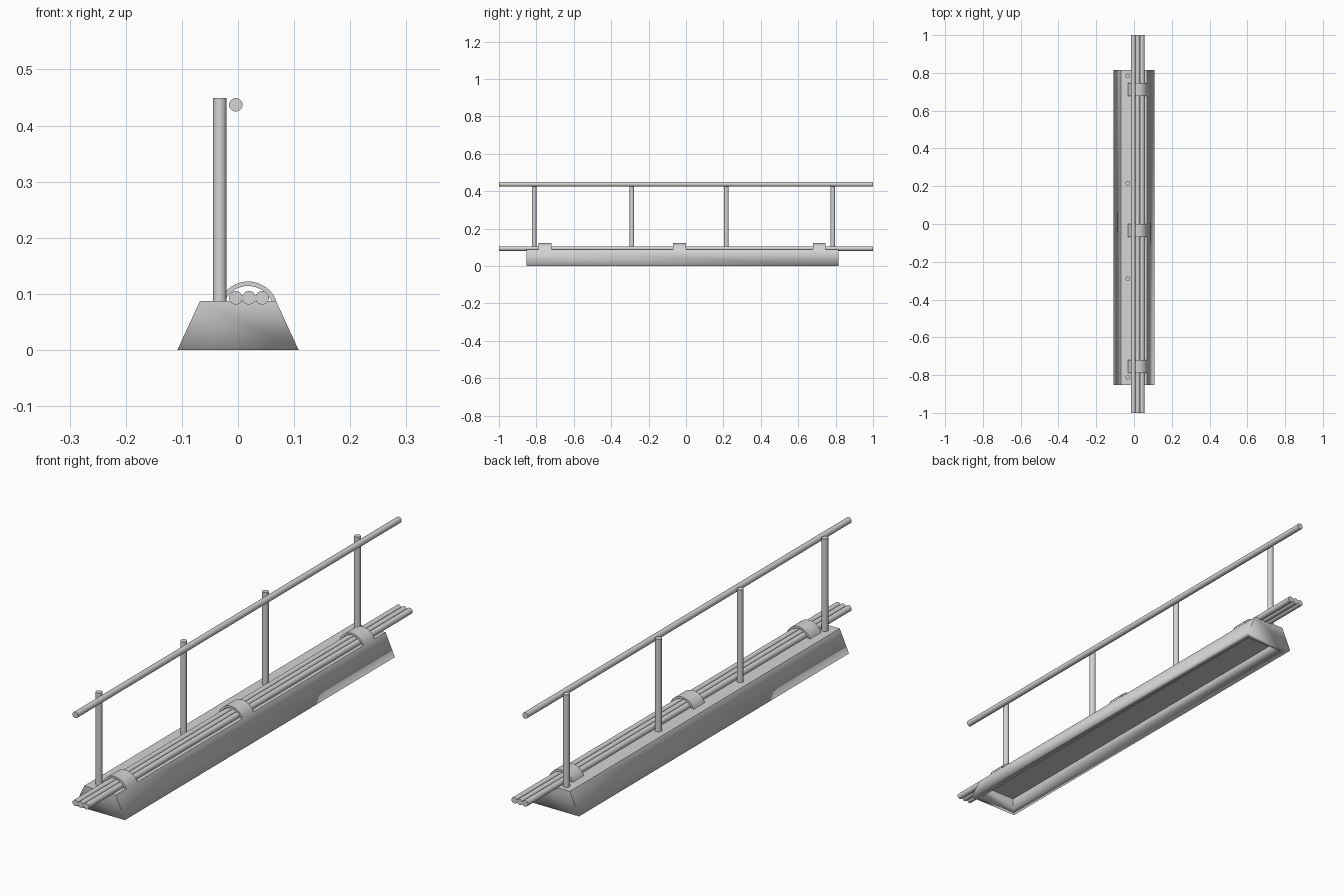
import bpy, bmesh, math

cube = bpy.data.objects.get("Cube")
if cube:
    bpy.data.objects.remove(cube, do_unlink=True)

grey = bpy.data.materials.new("plain_grey")
grey.use_nodes = True
color = (0.66, 0.66, 0.66, 1)
grey.diffuse_color = color
grey.node_tree.nodes["Principled BSDF"].inputs["Base Color"].default_value = color


def finish(bm, name, angle=40):
    bmesh.ops.recalc_face_normals(bm, faces=bm.faces)
    mesh = bpy.data.meshes.new(name)
    bm.to_mesh(mesh)
    bm.free()
    mesh.materials.append(grey)
    obj = bpy.data.objects.new(name, mesh)
    bpy.context.collection.objects.link(obj)
    bpy.ops.object.select_all(action="DESELECT")
    obj.select_set(True)
    bpy.context.view_layer.objects.active = obj
    bpy.ops.object.shade_smooth_by_angle(angle=math.radians(angle))
    return obj


def rod(name, location, length, along_y=False):
    bm = bmesh.new()
    bmesh.ops.create_cone(bm, cap_ends=True, segments=32, radius1=ROD_R,
                          radius2=ROD_R, depth=length)
    obj = finish(bm, name)
    obj.location = location
    if along_y:
        obj.rotation_euler.x = math.pi / 2


def extrude_y(name, profile, y0, y1):
    bm = bmesh.new()
    face = bm.faces.new([bm.verts.new((x, y0, z)) for x, z in profile])
    ext = bmesh.ops.extrude_face_region(bm, geom=[face])
    moved = [v for v in ext["geom"] if isinstance(v, bmesh.types.BMVert)]
    bmesh.ops.translate(bm, verts=moved, vec=(0, y1 - y0, 0))
    finish(bm, name)


ROD_R = 0.012
TOP = 0.087
Y0, Y1 = -0.853, 0.815
HALF = 0.108
RIM = 0.028

# Tapered base with a rimmed rectangular recess underneath
bm = bmesh.new()


def ring(half, z, inset=0):
    return [bm.verts.new((x, y, z)) for x, y in (
        (-half, Y0 + inset), (half, Y0 + inset),
        (half, Y1 - inset), (-half, Y1 - inset))]


rings = [ring(0.068, TOP), ring(HALF, 0), ring(HALF - RIM, 0, RIM), ring(HALF - RIM, 0.05, RIM)]
for a, b in zip(rings, rings[1:]):
    for i in range(4):
        j = (i + 1) % 4
        bm.faces.new((a[i], a[j], b[j], b[i]))
bm.faces.new(rings[0])
bm.faces.new(rings[-1])
base = finish(bm, "base")

# Soften the shading around the bottom rim only
for edge in base.data.edges:
    edge.use_edge_sharp = any(base.data.vertices[v].co.z > 0.01 for v in edge.vertices)

# Three lower pipes and the upper handrail
for i, x in enumerate((-0.004, 0.0195, 0.043)):
    rod(f"lower_pipe_{i + 1}", (x, 0, 0.093), 2, True)
rod("handrail", (-0.004, 0, 0.437), 2, True)

# Upright posts
for i, y in enumerate((-0.812, -0.289, 0.216, 0.785)):
    rod(f"post_{i + 1}", (-0.0325, y, (TOP + 0.449) / 2), 0.449 - TOP)


# Arched clamps over the pipes
def arc(radius, steps=20):
    cx, cz = 0.018, 0.068
    start = math.asin((TOP - cz) / radius)
    return [(cx + radius * math.cos(a), cz + radius * math.sin(a))
            for a in (start + (math.pi - 2 * start) * k / steps for k in range(steps + 1))]


for i, y in enumerate((-0.754, -0.035, 0.712)):
    extrude_y(f"clamp_{i + 1}", arc(0.054) + arc(0.046)[::-1], y - 0.034, y + 0.034)
